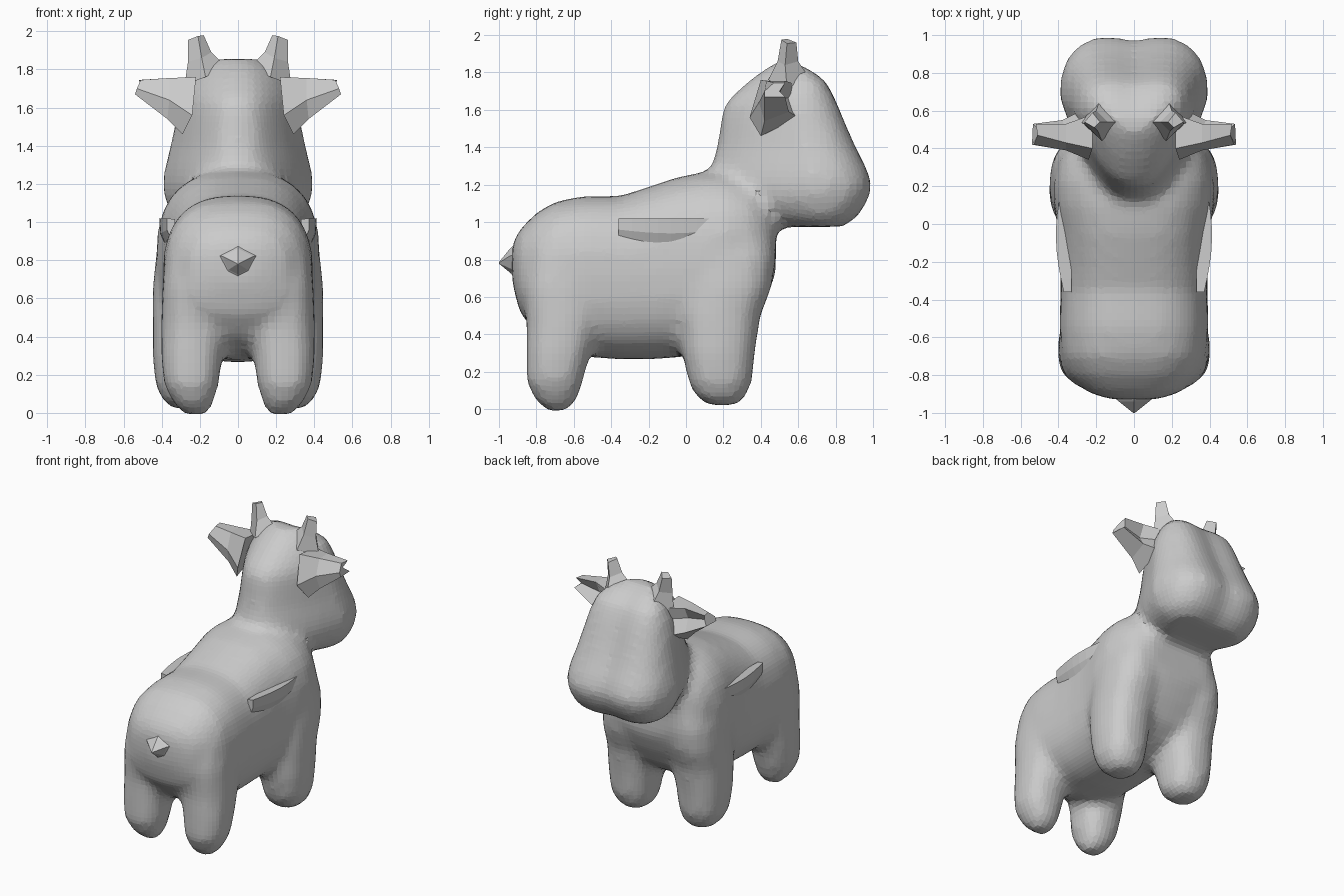
import bpy, bmesh
from math import sin, cos, pi, exp
from mathutils import Vector


def loft(bm, rings):
    """Skin a list of equal-length point rings and cap both ends."""
    rows = [[bm.verts.new(p) for p in r] for r in rings]
    n = len(rows[0])
    for a, b in zip(rows, rows[1:]):
        for i in range(n):
            j = (i + 1) % n
            bm.faces.new((a[i], a[j], b[j], b[i]))
    bm.faces.new(rows[0][::-1])
    bm.faces.new(rows[-1])


def oval(e, n=28):
    """Unit superellipse as (cos, sin) pairs."""
    out = []
    for i in range(n):
        c, s = cos(2 * pi * i / n), sin(2 * pi * i / n)
        out.append((abs(c) ** (2 / e) * (1 if c > 0 else -1),
                    abs(s) ** (2 / e) * (1 if s > 0 else -1)))
    return out


def finish(bm, name, mirror=False):
    bmesh.ops.recalc_face_normals(bm, faces=bm.faces)
    me = bpy.data.meshes.new(name)
    bm.to_mesh(me)
    bm.free()
    ob = bpy.data.objects.new(name, me)
    bpy.context.collection.objects.link(ob)
    if mirror:
        ob.modifiers.new("mirror", 'MIRROR').use_mirror_merge = False
    return ob


def part(name, rings, mirror=False):
    bm = bmesh.new()
    loft(bm, rings)
    return finish(bm, name, mirror)


body = bmesh.new()

# torso: y, bottom, top, half width
torso = [(-.93, .68, .88, .12), (-.89, .52, .96, .25), (-.8, .40, 1.05, .34),
         (-.7, .33, 1.11, .385), (-.55, .28, 1.14, .395), (-.35, .265, 1.14, .39),
         (-.2, .265, 1.19, .39), (-.05, .275, 1.24, .40), (.1, .30, 1.27, .425),
         (.22, .35, 1.27, .43), (.34, .44, 1.24, .40), (.42, .58, 1.18, .34),
         (.48, .72, 1.12, .25)]
loft(body, [[(w * c, y, (b + t) / 2 + (t - b) / 2 * s) for c, s in oval(2.6)]
            for y, b, t, w in torso])

# head and neck: z, back y, front y, half width
head = [(.975, .45, .86, .27), (1.03, .28, .94, .345), (1.12, .14, .995, .385),
        (1.2, .11, 1.015, .395), (1.28, .13, .99, .385), (1.4, .165, .93, .355),
        (1.5, .18, .885, .335), (1.6, .195, .845, .315), (1.66, .23, .82, .30),
        (1.75, .33, .775, .26), (1.81, .41, .70, .20), (1.855, .48, .61, .12)]
rings = []
for z, y0, y1, w in head:
    ym = y0 + .62 * (y1 - y0)
    ring = []
    for c, s in oval(2.7):
        x = w * c * (1 if s > 0 else 1 + .45 * s)
        y = ym + s * ((y1 - ym) if s > 0 else (ym - y0))
        if s > 0:
            y -= .04 * s * exp(-(x / .12) ** 2)
        ring.append((x, y, z))
    rings.append(ring)
loft(body, rings)

# legs: z, x inner, x outer, y back, y front
front_leg = [(.02, .20, .34, .12, .27), (.07, .14, .40, .05, .32), (.15, .12, .435, .01, .355),
             (.3, .10, .45, -.02, .37), (.5, .08, .45, -.04, .40), (.65, .06, .45, -.03, .46),
             (.8, .04, .435, -.02, .48), (.95, .04, .40, 0, .46)]
back_leg = [(-.01, .16, .28, -.74, -.64), (.05, .13, .34, -.81, -.58), (.15, .10, .39, -.855, -.55),
            (.3, .08, .405, -.855, -.51), (.45, .05, .405, -.855, -.46), (.65, .03, .40, -.88, -.40),
            (.85, .03, .38, -.85, -.40)]
for leg in (front_leg, back_leg):
    for side in (-1, 1):
        loft(body, [[(side * ((a + b) / 2 + (b - a) / 2 * c), (p + q) / 2 + (q - p) / 2 * s, z)
                     for c, s in oval(2.4, 16)] for z, a, b, p, q in leg])

# fuse the masses into one soft skin
ob = finish(body, "body")
m = ob.modifiers.new("fuse", 'REMESH')
m.mode = 'VOXEL'
m.voxel_size = .035
m = ob.modifiers.new("soften", 'SMOOTH')
m.factor = .5
m.iterations = 6

# ears: broad base narrowing to a blunt tip, hollow towards the face
part("ear", [
    [(.22, .58, 1.74), (.22, .40, 1.76), (.24, .34, 1.56), (.29, .40, 1.46), (.28, .60, 1.56), (.24, .57, 1.66)],
    [(.36, .53, 1.755), (.36, .43, 1.755), (.36, .39, 1.64), (.37, .42, 1.54), (.38, .55, 1.59), (.36, .49, 1.67)],
    [(.52, .53, 1.745), (.51, .47, 1.745), (.53, .42, 1.70), (.54, .42, 1.67), (.535, .53, 1.67), (.50, .50, 1.70)],
], mirror=True)

# horns: four-sided stubs
part("horn", [
    [(.07, .54, 1.82), (.17, .44, 1.76), (.28, .54, 1.72), (.18, .66, 1.77)],
    [(.14, .54, 1.89), (.19, .49, 1.86), (.262, .53, 1.84), (.20, .60, 1.86)],
    [(.18, .54, 1.98), (.21, .51, 1.975), (.262, .54, 1.955), (.22, .59, 1.96)],
], mirror=True)

# tail: short flattened point
part("tail", [
    [(-.17, -.86, .84), (0, -.87, .92), (.17, -.86, .84), (.10, -.87, .70), (0, -.87, .64), (-.10, -.87, .70)],
    [(-.08, -.94, .82), (0, -.94, .86), (.08, -.94, .82), (.05, -.935, .75), (0, -.935, .725), (-.05, -.935, .75)],
    [(-.005, -1, .783), (0, -1, .786), (.005, -1, .783), (.004, -1, .78), (0, -1, .778), (-.004, -1, .78)],
])

# side folds: narrow ledges along the flanks
fold = []
for i in range(9):
    t = i / 8
    y, k = -.36 + .56 * t, sin(pi * t)
    out = .372 + .035 * k + .012 * t
    fold.append([(.33, y, 1.015), (out, y, 1.02), (out - .005 * k, y, .96 - .02 * k), (.34, y, .88 - .1 * k)])
part("side_fold", fold, mirror=True)
